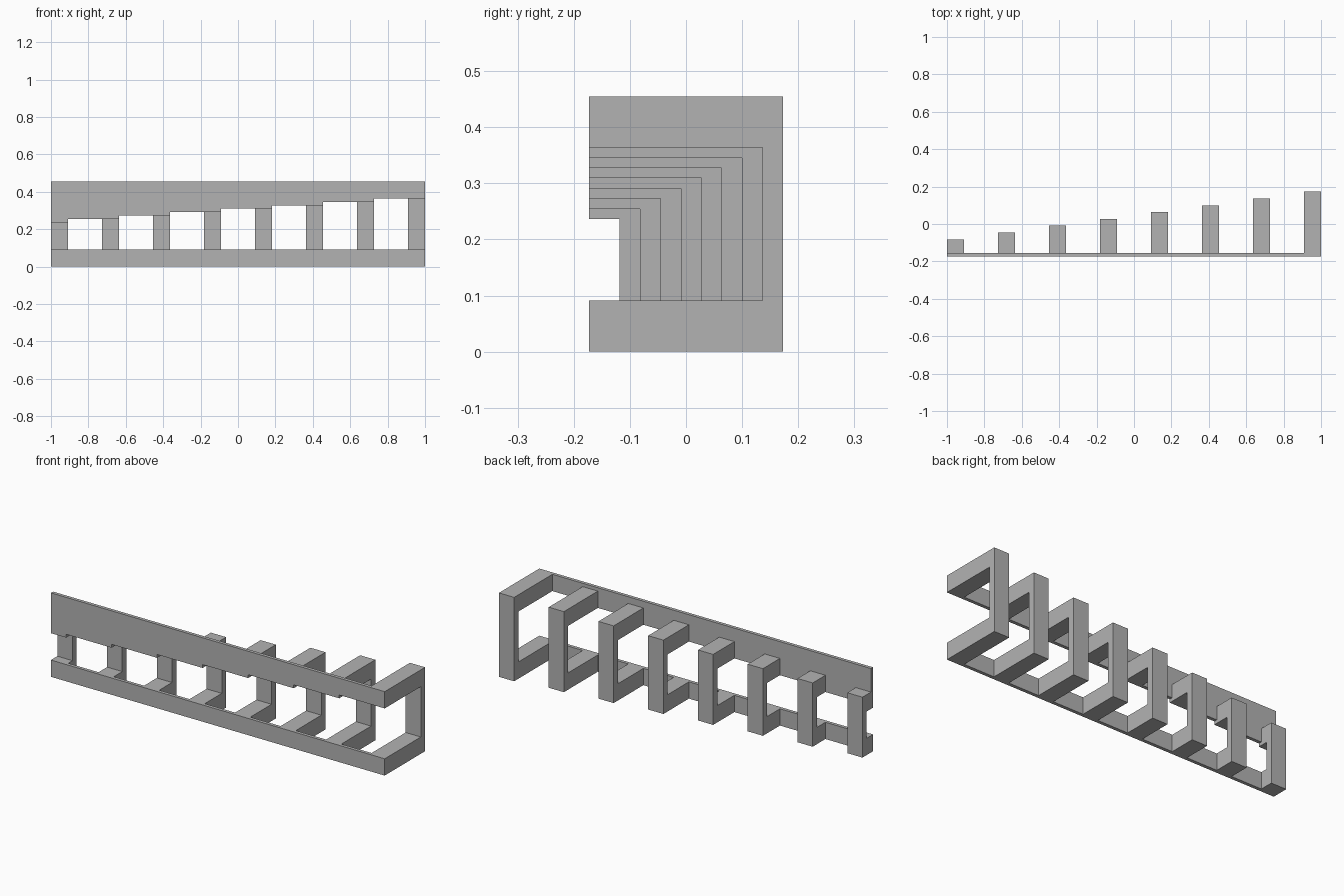
import bpy
import bmesh
from mathutils import Vector

default_cube = bpy.data.objects.get("Cube")
if default_cube:
    bpy.data.objects.remove(default_cube, do_unlink=True)

# Layout, based on eleven half-unit cells
COUNT = 8
UNIT = 1 / 11
PITCH = 3 * UNIT
RISE = UNIT / 5
RUN = UNIT * 0.4
HEIGHT = 5 * UNIT
BACK = 1.9 * UNIT
FRONT = -BACK
PLATE_BACK = FRONT + RISE

grey = bpy.data.materials.new("plain grey")
grey.use_nodes = True
grey.diffuse_color = (0.45, 0.45, 0.45, 1)
grey.node_tree.nodes["Principled BSDF"].inputs["Base Color"].default_value = grey.diffuse_color


def extrude_profile(name, points, direction):
    """Fill a closed profile and extrude it along a direction."""
    bm = bmesh.new()
    face = bm.faces.new([bm.verts.new(p) for p in points])
    result = bmesh.ops.extrude_face_region(bm, geom=[face], use_keep_orig=True)
    moved = [v for v in result["geom"] if isinstance(v, bmesh.types.BMVert)]
    bmesh.ops.translate(bm, verts=moved, vec=Vector(direction))
    bmesh.ops.recalc_face_normals(bm, faces=bm.faces)
    mesh = bpy.data.meshes.new(name)
    bm.to_mesh(mesh)
    bm.free()
    mesh.materials.append(grey)
    obj = bpy.data.objects.new(name, mesh)
    bpy.context.collection.objects.link(obj)
    return obj


def opening_top(i):
    return HEIGHT - UNIT - RISE * (COUNT - 1 - i)


# Lower front rail
extrude_profile("lower_rail",
                [(-1, FRONT, 0), (1, FRONT, 0), (1, FRONT, UNIT), (-1, FRONT, UNIT)],
                (0, RISE, 0))

# Upper front plate with a stepped lower edge
outline = [(1, FRONT, HEIGHT), (-1, FRONT, HEIGHT)]
start = -1
for i in range(COUNT):
    end = -1 + i * PITCH + UNIT
    outline += [(start, FRONT, opening_top(i)), (end, FRONT, opening_top(i))]
    start = end
extrude_profile("upper_plate", outline, (0, RISE, 0))

# C-shaped brackets that grow taller and deeper to the left
for i in range(COUNT):
    x = -1 + i * PITCH
    back = BACK - RUN * (COUNT - 1 - i)
    inner, roof = back - RUN, opening_top(i)
    profile = [(PLATE_BACK, 0), (back, 0), (back, roof + UNIT), (PLATE_BACK, roof + UNIT),
               (PLATE_BACK, roof), (inner, roof), (inner, UNIT), (PLATE_BACK, UNIT)]
    extrude_profile(f"bracket_{i + 1}", [(x, y, z) for y, z in profile], (UNIT, 0, 0))
